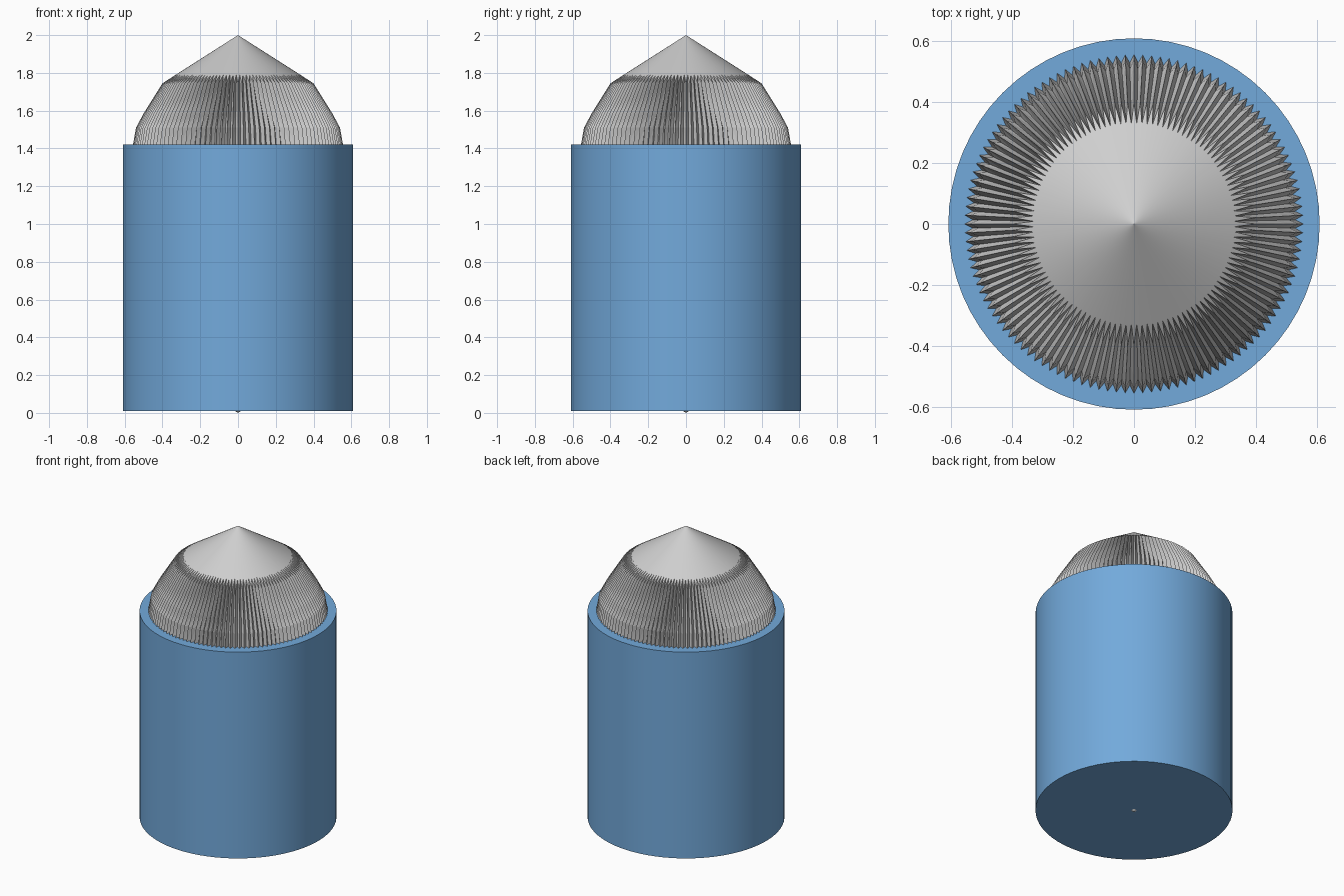
import bpy, bmesh, math

if "Cube" in bpy.data.objects:
    bpy.data.objects.remove(bpy.data.objects["Cube"])


def material(name, rgb):
    m = bpy.data.materials.new(name)
    m.diffuse_color = (*rgb, 1)
    m.use_nodes = True
    m.node_tree.nodes["Principled BSDF"].inputs["Base Color"].default_value = m.diffuse_color
    return m


blue = material("blue", (0.17, 0.40, 0.71))
grey = material("light grey", (0.62, 0.62, 0.62))

# Outer sleeve: plain closed cylinder
bpy.ops.mesh.primitive_cylinder_add(vertices=64, radius=0.61, depth=1.41, location=(0, 0, 0.715))
sleeve = bpy.context.object
sleeve.name = "sleeve"
sleeve.data.materials.append(blue)
bpy.ops.object.shade_smooth_by_angle(angle=math.radians(30))

# Fluted core: ridge and valley profiles (radius, z), mirrored about z = 1
FINS = 120
ridge = [(0.33, 1.79), (0.40, 1.745), (0.50, 1.585), (0.54, 1.51), (0.556, 1.42), (0.58, 1.2)]
valley = [(0.33, 1.79), (0.355, 1.745), (0.463, 1.585), (0.51, 1.51), (0.53, 1.42), (0.555, 1.2)]
ridge += [(r, 2 - z) for r, z in reversed(ridge)]
valley += [(r, 2 - z) for r, z in reversed(valley)]

bm = bmesh.new()
columns = []
for i in range(FINS * 2):
    a = math.pi * i / FINS
    profile = valley if i % 2 else ridge
    columns.append([bm.verts.new((r * math.cos(a), r * math.sin(a), z)) for r, z in profile])
top = bm.verts.new((0, 0, 2))
bottom = bm.verts.new((0, 0, 0))
for i, col in enumerate(columns):
    nxt = columns[(i + 1) % len(columns)]
    bm.faces.new((top, col[0], nxt[0]))
    bm.faces.new((bottom, nxt[-1], col[-1]))
    for j in range(len(col) - 1):
        # split along the ridge so the cone runs out onto each fin
        if i % 2 == 0:
            bm.faces.new((col[j], col[j + 1], nxt[j]))
            bm.faces.new((nxt[j], col[j + 1], nxt[j + 1]))
        else:
            bm.faces.new((col[j], nxt[j + 1], nxt[j]))
            bm.faces.new((col[j], col[j + 1], nxt[j + 1]))
bmesh.ops.recalc_face_normals(bm, faces=bm.faces)
mesh = bpy.data.meshes.new("fluted_core")
bm.to_mesh(mesh)
bm.free()
mesh.materials.append(grey)
core = bpy.data.objects.new("fluted_core", mesh)
bpy.context.collection.objects.link(core)
